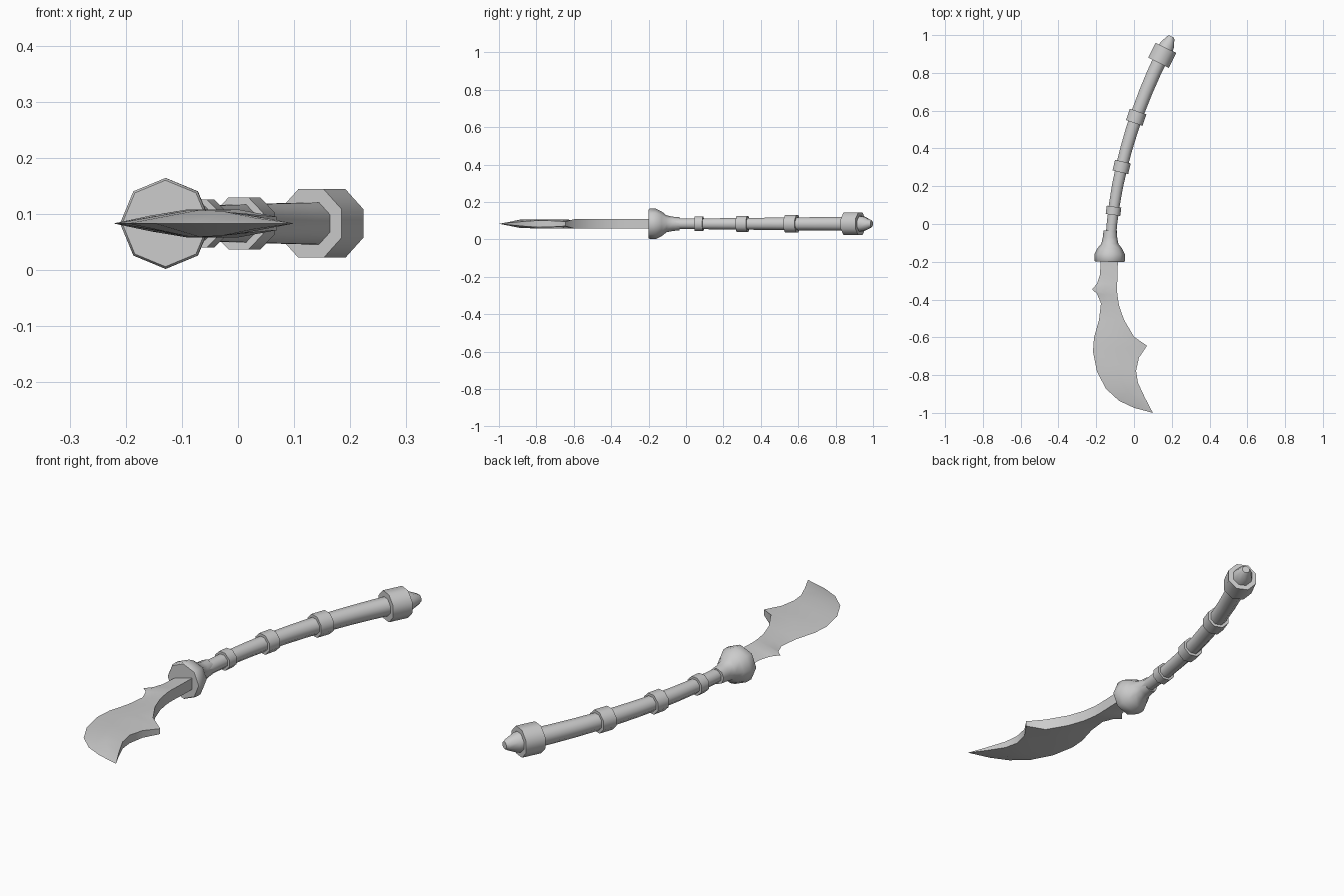
import bpy, bmesh, math
from mathutils import Vector

if "Cube" in bpy.data.objects:
    bpy.data.objects.remove(bpy.data.objects["Cube"])

Z = 0.083          # height of the weapon's centre plane
SIDES = 8


def curve_point(y):
    """Centre line of the bent handle."""
    return Vector((-0.117 + 0.105 * y + 0.2166 * y * y, y, Z))


def tangent(y):
    return Vector((0.105 + 0.4332 * y, 1, 0)).normalized()


def finish(name, bm, angle):
    bmesh.ops.recalc_face_normals(bm, faces=bm.faces)
    mesh = bpy.data.meshes.new(name)
    bm.to_mesh(mesh)
    bm.free()
    ob = bpy.data.objects.new(name, mesh)
    bpy.context.collection.objects.link(ob)
    bpy.ops.object.select_all(action='DESELECT')
    ob.select_set(True)
    bpy.context.view_layer.objects.active = ob
    bpy.ops.object.shade_smooth_by_angle(angle=math.radians(angle))
    return ob


def tube(name, stations, phase=0.5):
    """Capped octagonal tube through (centre, direction, radius) stations."""
    bm = bmesh.new()
    rings = []
    for c, d, r in stations:
        side = d.cross(Vector((0, 0, 1)))
        ring = []
        for i in range(SIDES):
            a = 2 * math.pi * (i + phase) / SIDES
            ring.append(bm.verts.new(c + r * (math.cos(a) * side + math.sin(a) * Vector((0, 0, 1)))))
        rings.append(ring)
    for p, q in zip(rings, rings[1:]):
        for i in range(SIDES):
            j = (i + 1) % SIDES
            bm.faces.new((p[i], p[j], q[j], q[i]))
    bm.faces.new(rings[0])
    bm.faces.new(rings[-1])
    return finish(name, bm, 50)


def turned(name, y, profile, phase=0.5):
    """Straight turned part placed on the handle curve at y."""
    c, d = curve_point(y), tangent(y)
    return tube(name, [(c + d * o, d, r) for o, r in profile], phase)


# handle shaft, thickening toward the pommel
ys = [-0.1 + i * 0.1 for i in range(11)]
tube("handle_shaft", [(curve_point(y), tangent(y), 0.030 + 0.012 * max(y, 0)) for y in ys])

# grip rings
for n, (y, half, r) in enumerate([(0.07, 0.022, 0.042), (0.302, 0.029, 0.046), (0.565, 0.032, 0.050)]):
    turned(f"grip_ring_{n + 1}", y, [(-half, r), (half, r)])

# pommel collar and tip
turned("pommel_collar", 0.893, [(-0.044, 0.066), (0.044, 0.066)])
turned("pommel_tip", 0.893, [(0.03, 0.046), (0.062, 0.041), (0.100, 0.024), (0.111, 0.017)])

# bell-shaped guard
turned("guard", -0.2, [(0, 0.077), (0.006, 0.081), (0.04, 0.081), (0.07, 0.066),
                       (0.096, 0.045), (0.13, 0.038), (0.165, 0.035)], phase=0)

# blade rows: cutting edge (x, y), spine (x, y), spine half thickness, middle half thickness
rows = [
    (-.175, -.17, -.085, -.17, .025, .014), (-.180, -.268, -.087, -.268, .025, .014),
    (-.196, -.316, -.089, -.316, .025, .014), (-.222, -.347, -.090, -.347, .025, .014),
    (-.196, -.369, -.088, -.375, .025, .014), (-.175, -.420, -.079, -.432, .025, .014),
    (-.185, -.507, -.053, -.507, .025, .016), (-.212, -.602, 0, -.597, .025, .020),
    (-.217, -.676, .069, -.645, .012, .024), (-.196, -.782, .026, -.708, .016, .024),
    (-.148, -.873, .011, -.777, .018, .024), (-.079, -.936, .021, -.841, .015, .022),
    (0, -.973, .058, -.920, .008, .010),
]
bm = bmesh.new()
loops = []
for ex, ey, sx, sy, ts, tm in rows:
    mx, my = (ex + sx) / 2, (ey + sy) / 2
    pts = [(ex, ey, 0), (mx, my, tm), (sx, sy, ts), (sx, sy, -ts), (mx, my, -tm)]
    loops.append([bm.verts.new((x, y, Z + z)) for x, y, z in pts])
for p, q in zip(loops, loops[1:]):
    for i in range(5):
        j = (i + 1) % 5
        bm.faces.new((p[i], p[j], q[j], q[i]))
tip = bm.verts.new((0.1, -1, Z))
for i in range(5):
    bm.faces.new((loops[-1][i], loops[-1][(i + 1) % 5], tip))
bm.faces.new(loops[0])
finish("blade", bm, 35)
